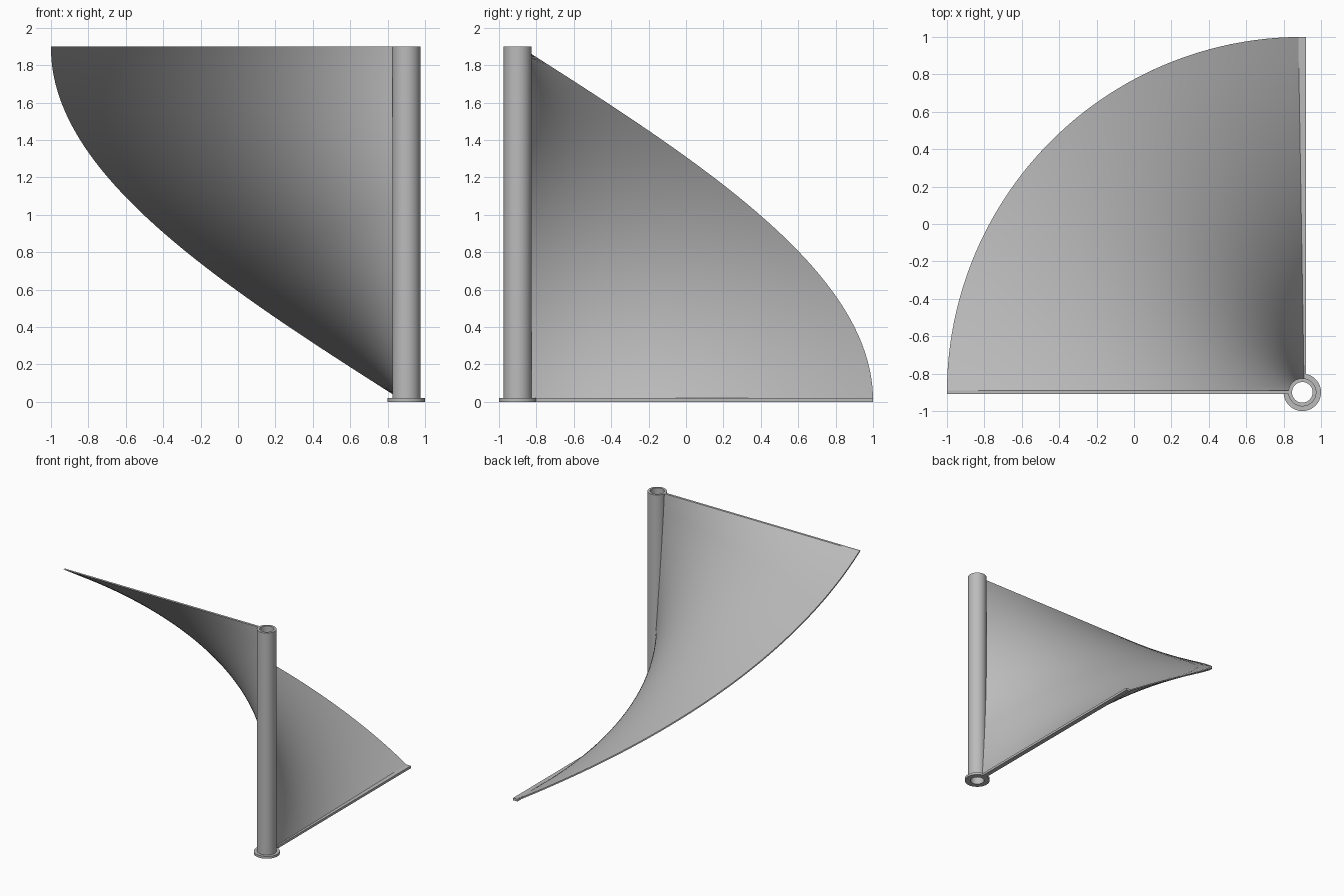
import bpy
import bmesh
from math import sin, cos, pi, radians
from mathutils import Vector

cube = bpy.data.objects.get("Cube")
if cube:
    bpy.data.objects.remove(cube, do_unlink=True)

AXIS = Vector((0.9, -0.9, 0))
HEIGHT = 1.9
REACH = 1.9
BASE = 0.02

grey = bpy.data.materials.new("light grey")
grey.use_nodes = True
colour = (0.5, 0.5, 0.5, 1)
grey.diffuse_color = colour
grey.node_tree.nodes["Principled BSDF"].inputs["Base Color"].default_value = colour


def finish(name, bm, smooth=True):
    """Turn a bmesh into a named, shaded object."""
    bmesh.ops.recalc_face_normals(bm, faces=bm.faces)
    mesh = bpy.data.meshes.new(name)
    bm.to_mesh(mesh)
    bm.free()
    mesh.materials.append(grey)
    obj = bpy.data.objects.new(name, mesh)
    bpy.context.collection.objects.link(obj)
    if smooth:
        bpy.ops.object.select_all(action='DESELECT')
        obj.select_set(True)
        bpy.context.view_layer.objects.active = obj
        bpy.ops.object.shade_smooth_by_angle(angle=radians(30))
    return obj


def loft(bm, rings, closed=False):
    """Skin a list of equal closed rings; join the last to the first if closed."""
    rows = [[bm.verts.new(p) for p in ring] for ring in rings]
    n = len(rows[0])
    pairs = list(zip(rows, rows[1:]))
    if closed:
        pairs.append((rows[-1], rows[0]))
    else:
        bm.faces.new(rows[0])
        bm.faces.new(rows[-1])
    for a, b in pairs:
        for i in range(n):
            j = (i + 1) % n
            bm.faces.new((a[i], a[j], b[j], b[i]))


def ring_wall(name, inner, outer, height, segments=64):
    """Hollow cylinder around the axis."""
    profile = [(inner, 0), (outer, 0), (outer, height), (inner, height)]
    rings = []
    for k in range(segments):
        a = 2 * pi * k / segments
        rings.append([AXIS + Vector((r * cos(a), r * sin(a), z)) for r, z in profile])
    bm = bmesh.new()
    loft(bm, rings, closed=True)
    return finish(name, bm)


# Central tube and its foot flange
ring_wall("tube", 0.055, 0.075, HEIGHT)
ring_wall("foot_flange", 0.06, 0.1, BASE)

# Twisted blade: a thin strip turned a quarter circle while it rises
START, HALF, COLUMNS, SLICES = 0.065, 0.01, 28, 96
radii = [START + (REACH - START) * (i / COLUMNS) ** 1.6 for i in range(COLUMNS + 1)]
section = [(r, -HALF) for r in radii] + [(r, HALF) for r in reversed(radii)]
slices = []
for k in range(SLICES + 1):
    t = k / SLICES
    turn = pi / 2 * (1 + t)
    along = Vector((cos(turn), sin(turn), 0))
    across = Vector((-sin(turn), cos(turn), 0))
    lift = Vector((0, 0, HEIGHT * t))
    slices.append([AXIS + along * r + across * s + lift for r, s in section])
bm = bmesh.new()
loft(bm, slices)
finish("twisted_blade", bm)

# Straight bar under the lowest edge of the blade
bm = bmesh.new()
inner_end = 0.07
bmesh.ops.create_cube(bm, size=1)
bmesh.ops.scale(bm, vec=(0.04, REACH - inner_end, BASE), verts=bm.verts)
bmesh.ops.translate(bm, vec=AXIS + Vector((0, (REACH + inner_end) / 2, BASE / 2)), verts=bm.verts)
finish("base_bar", bm, smooth=False)
